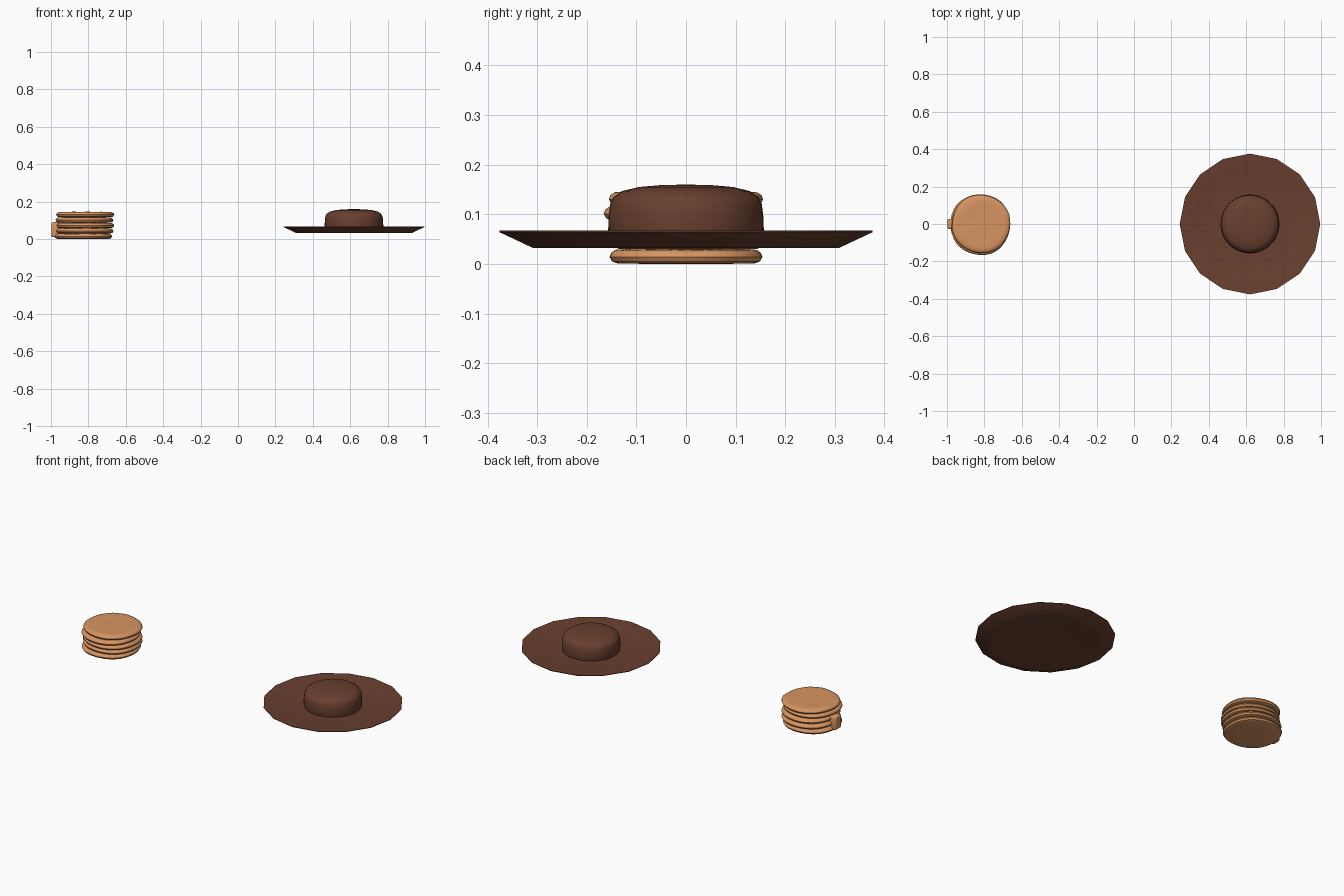
import bpy, bmesh, math

if "Cube" in bpy.data.objects:
    bpy.data.objects.remove(bpy.data.objects["Cube"])


def material(name, rgb):
    m = bpy.data.materials.new(name)
    m.diffuse_color = (*rgb, 1)
    m.use_nodes = True
    m.node_tree.nodes["Principled BSDF"].inputs["Base Color"].default_value = m.diffuse_color
    return m


def finish(name, bm, mat, angle):
    bmesh.ops.recalc_face_normals(bm, faces=bm.faces)
    me = bpy.data.meshes.new(name)
    bm.to_mesh(me)
    bm.free()
    ob = bpy.data.objects.new(name, me)
    bpy.context.collection.objects.link(ob)
    me.materials.append(mat)
    bpy.ops.object.select_all(action='DESELECT')
    ob.select_set(True)
    bpy.context.view_layer.objects.active = ob
    bpy.ops.object.shade_smooth_by_angle(angle=math.radians(angle))
    return ob


def lathe(name, profile, sides, centre, mat, angle=40, shape=lambda a: 1.0, wave=0.0):
    """Revolve (radius, z) points; both ends close onto the axis."""
    bm = bmesh.new()
    rings = []
    for r, z in profile:
        if r == 0:
            rings.append([bm.verts.new((centre[0], centre[1], z + centre[2]))])
            continue
        ring = []
        for i in range(sides):
            a = 2 * math.pi * i / sides
            x, y = r * shape(a) * math.cos(a), r * shape(a) * math.sin(a)
            dz = wave * math.sin(45 * x + 1) * math.cos(50 * y + 20 * x) if z > 0.02 else 0
            ring.append(bm.verts.new((centre[0] + x, centre[1] + y, centre[2] + z + dz)))
        rings.append(ring)
    for p, q in zip(rings, rings[1:]):
        for i in range(sides):
            j = (i + 1) % sides
            loop = [p[i % len(p)], p[j % len(p)], q[j % len(q)], q[i % len(q)]]
            bm.faces.new(list(dict.fromkeys(loop)))
    return finish(name, bm, mat, angle)


golden = material("golden", (0.68, 0.30, 0.12))
brown = material("dark_brown", (0.14, 0.05, 0.028))

# Stack of five slightly shifted round cakes
cake = [(0, 0), (0.07, 0), (0.138, 0.001), (0.149, 0.005), (0.154, 0.014), (0.151, 0.022),
        (0.143, 0.0275), (0.125, 0.029), (0.1, 0.029), (0.075, 0.029), (0.05, 0.029),
        (0.025, 0.029), (0, 0.029)]
offsets = [(-0.827, 0.0), (-0.82, 0.004), (-0.816, -0.002), (-0.821, -0.011), (-0.817, 0.0)]
for n, (x, y) in enumerate(offsets):
    lathe(f"cake_{n + 1}", cake, 40, (x, y, 0.029 * n), golden,
          shape=lambda a, n=n: 1.015 - 0.015 * math.cos(4 * a + 0.3 * n), wave=0.0012)

# Small rounded tab on the side of the stack
bm = bmesh.new()
bmesh.ops.create_cube(bm, size=1)
for v in bm.verts:
    v.co = (-0.967 + v.co.x * 0.062, v.co.y * 0.056, 0.05 + v.co.z * 0.08)
bmesh.ops.bevel(bm, geom=bm.edges[:], offset=0.01, segments=3, profile=0.5, affect='EDGES')
finish("side_tab", bm, golden, 40)

# Sixteen-sided shallow dish
dish = [(0, 0.033), (0.29, 0.033), (0.308, 0.032), (0.376, 0.064), (0.376, 0.067),
        (0.366, 0.067), (0.29, 0.055), (0.22, 0.05), (0, 0.05)]
lathe("dish", dish, 16, (0.62, 0, 0), brown, 30)

# Domed filling in the dish
dome = [(0, 0.04), (0.15, 0.04), (0.157, 0.065), (0.156, 0.095), (0.153, 0.12), (0.146, 0.135),
        (0.128, 0.147), (0.095, 0.155), (0.05, 0.159), (0, 0.16)]
lathe("dome", dome, 40, (0.62, 0, 0), brown, 50)
